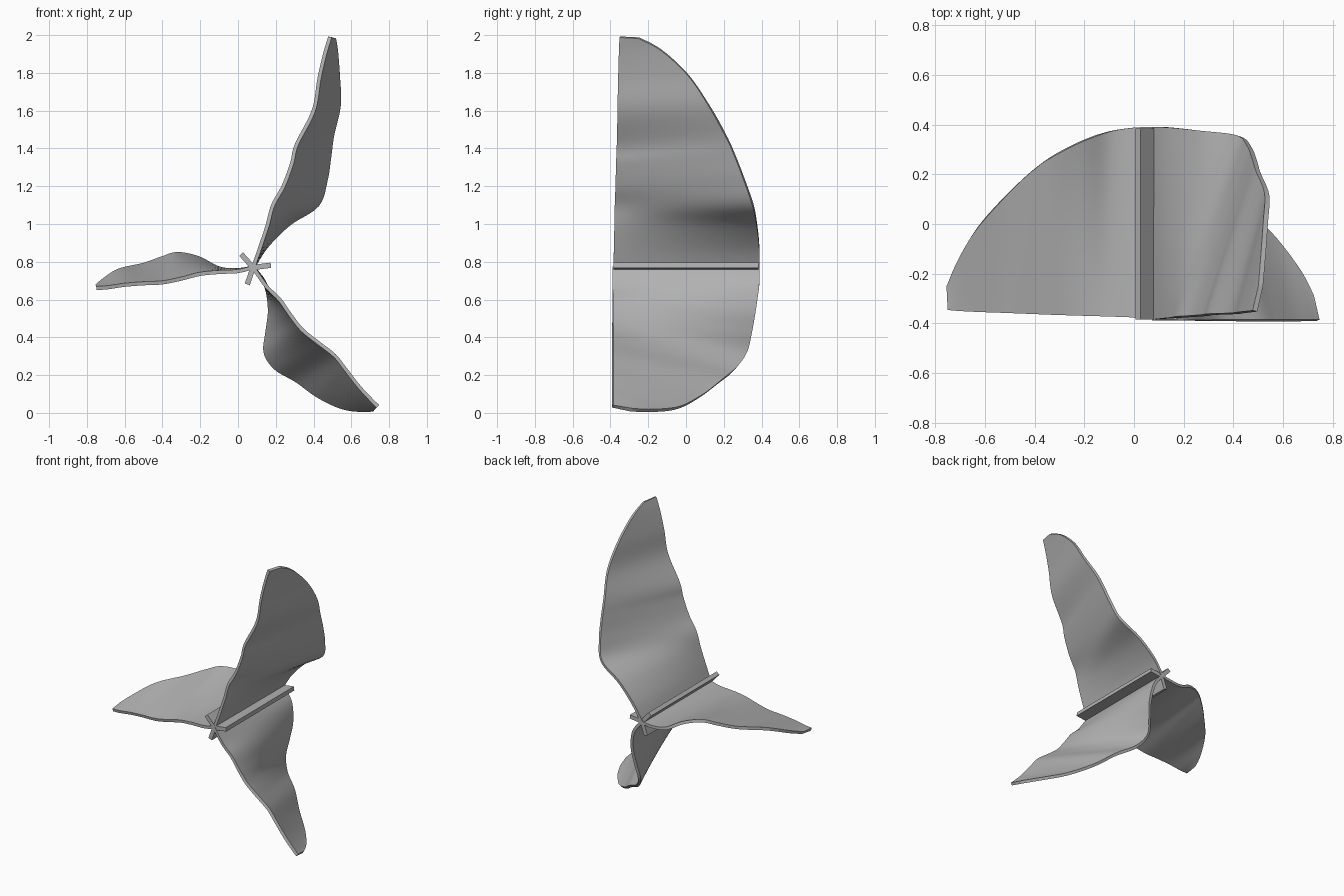
import bpy, bmesh
from math import radians, cos, sin
from mathutils import Vector

if "Cube" in bpy.data.objects:
    bpy.data.objects.remove(bpy.data.objects["Cube"], do_unlink=True)

grey = bpy.data.materials.new("plain_grey")
grey.use_nodes = True
colour = (0.45, 0.45, 0.45, 1)
grey.diffuse_color = colour
grey.node_tree.nodes["Principled BSDF"].inputs["Base Color"].default_value = colour

HUB = Vector((0.08, 0, 0.77))
STEPS, COLUMNS = 6, 16


def spline(points):
    """Smooth curve through the points."""
    ends = [points[0]] + points + [points[-1]]
    out = []
    for a, b, c, d in zip(ends, ends[1:], ends[2:], ends[3:]):
        for i in range(STEPS):
            t = i / STEPS
            out.append(b + (c - a) * (t / 2) + (a * 2 - b * 5 + c * 4 - d) * (t * t / 2)
                       + (b * 3 - a - c * 3 + d) * (t ** 3 / 2))
    return out + [points[-1]]


def add_object(name, bm):
    mesh = bpy.data.meshes.new(name)
    bm.to_mesh(mesh)
    bm.free()
    mesh.materials.append(grey)
    obj = bpy.data.objects.new(name, mesh)
    bpy.context.collection.objects.link(obj)
    return obj


def blade(name, y_root, y_tip, rows):
    """Twisted sheet lofted from the front edge to the curved back edge.
    Each row: front x, front z, back x, back z, back y."""
    count = len(rows) - 1
    front = spline([Vector((r[0], y_root + (y_tip - y_root) * i / count, r[1]))
                    for i, r in enumerate(rows)])
    back = spline([Vector((r[2], r[4], r[3])) for r in rows])
    bm = bmesh.new()
    grid = [[bm.verts.new(f.lerp(b, j / COLUMNS)) for j in range(COLUMNS + 1)]
            for f, b in zip(front, back)]
    for near, far in zip(grid, grid[1:]):
        for j in range(COLUMNS):
            bm.faces.new((near[j], near[j + 1], far[j + 1], far[j]))
    bmesh.ops.recalc_face_normals(bm, faces=bm.faces)
    obj = add_object(name, bm)
    solid = obj.modifiers.new("thickness", "SOLIDIFY")
    solid.thickness = 0.02
    solid.offset = 0
    bpy.ops.object.select_all(action="DESELECT")
    obj.select_set(True)
    bpy.context.view_layer.objects.active = obj
    bpy.ops.object.modifier_apply(modifier=solid.name)
    bpy.ops.object.shade_smooth_by_angle(angle=radians(40))


def hub_fin(name, degrees, length=0.095, width=0.028):
    """Flat fin running the whole length of the hub."""
    a = radians(degrees)
    out = Vector((cos(a), 0, sin(a)))
    side = Vector((-sin(a), 0, cos(a))) * width / 2
    bm = bmesh.new()
    bmesh.ops.create_cube(bm, size=1)
    for v in bm.verts:
        x, y, z = v.co
        v.co = HUB + out * length * (x + 0.5) + side * 2 * z + Vector((0, y * 0.77, 0))
    add_object(name, bm)


# Three blades around the hub
blade("right_blade", -0.38, -0.345, [
    (.08, .77, .08, .77, .39),
    (.0, .75, .0, .757, .388),
    (-.1, .745, -.1, .765, .372),
    (-.2, .735, -.21, .82, .333),
    (-.3, .71, -.32, .842, .277),
    (-.4, .69, -.4, .82, .222),
    (-.5, .685, -.5, .785, .13),
    (-.6, .677, -.63, .755, -.015),
    (-.69, .664, -.71, .705, -.15),
    (-.75, .66, -.75, .67, -.25)])

blade("upper_blade", -0.385, -0.35, [
    (.08, .77, .08, .77, .39),
    (.115, .87, .15, .88, .388),
    (.155, .99, .27, 1.0, .375),
    (.185, 1.1, .42, 1.1, .355),
    (.24, 1.2, .465, 1.23, .31),
    (.285, 1.32, .485, 1.36, .26),
    (.31, 1.42, .5, 1.47, .21),
    (.4, 1.6, .535, 1.63, .12),
    (.43, 1.77, .53, 1.79, .01),
    (.46, 1.9, .52, 1.92, -.13),
    (.487, 1.99, .51, 1.985, -.25)])

blade("lower_blade", -0.388, -0.388, [
    (.08, .77, .08, .77, .39),
    (.15, .67, .145, .68, .388),
    (.22, .6, .168, .55, .37),
    (.28, .515, .155, .43, .348),
    (.34, .44, .145, .32, .32),
    (.42, .375, .2, .235, .262),
    (.51, .305, .31, .17, .185),
    (.57, .23, .42, .09, .08),
    (.64, .14, .55, .028, -.04),
    (.7, .075, .66, .012, -.18),
    (.74, .035, .72, .016, -.29)])

# Short fins opposite each blade
for name, angle in (("left_fin", 7), ("lower_fin", 251), ("upper_fin", 132)):
    hub_fin(name, angle)
